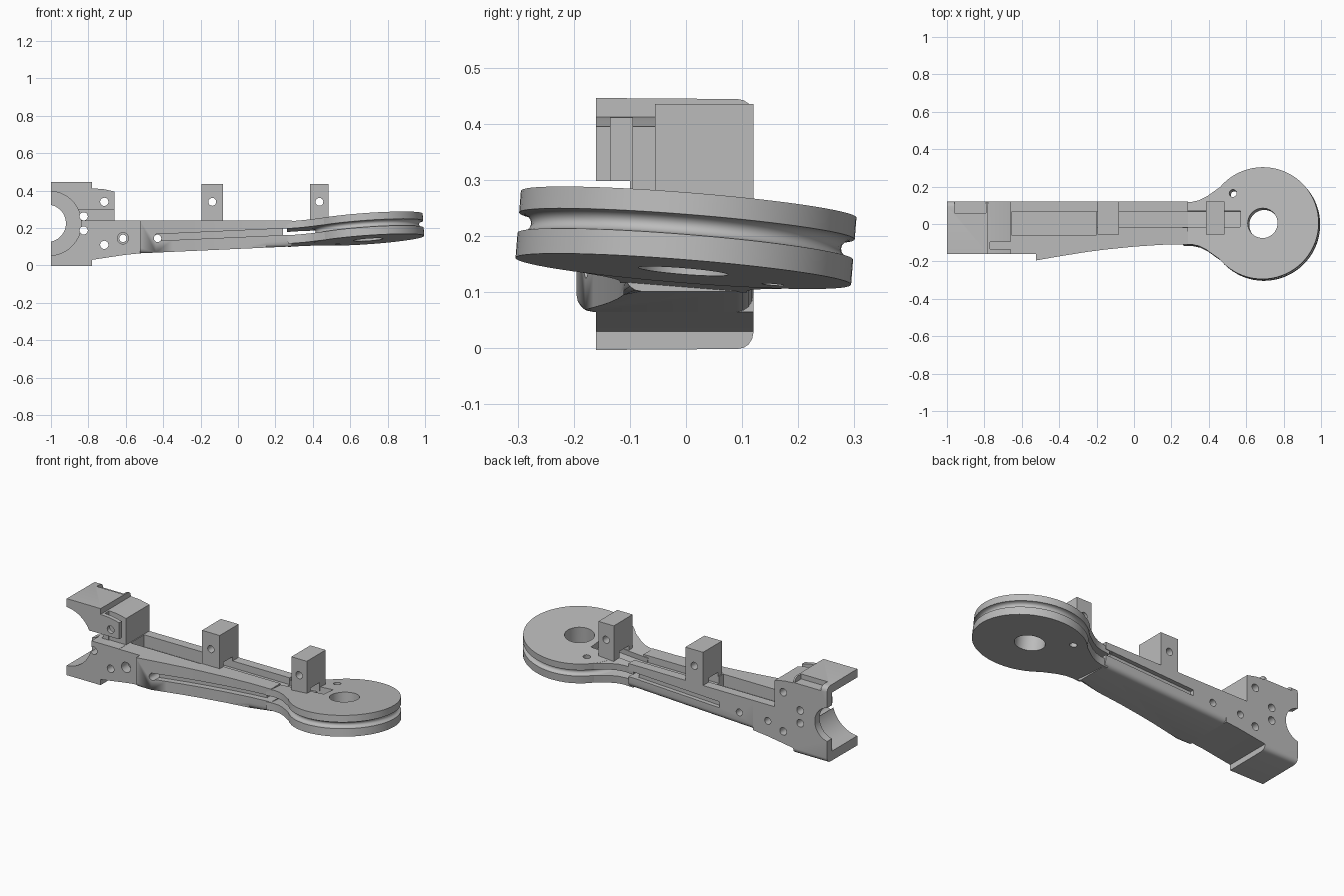
import bpy, bmesh, math
from mathutils import Matrix, Vector

if "Cube" in bpy.data.objects:
    bpy.data.objects.remove(bpy.data.objects["Cube"])

grey = bpy.data.materials.new("plain grey")
grey.use_nodes = True
grey.diffuse_color = (0.5, 0.5, 0.5, 1)
grey.node_tree.nodes["Principled BSDF"].inputs["Base Color"].default_value = (0.5, 0.5, 0.5, 1)


def finish(name, bm):
    bmesh.ops.recalc_face_normals(bm, faces=bm.faces[:])
    mesh = bpy.data.meshes.new(name)
    bm.to_mesh(mesh)
    bm.free()
    mesh.materials.append(grey)
    ob = bpy.data.objects.new(name, mesh)
    bpy.context.collection.objects.link(ob)
    return ob


def prism(name, outline, low, high, bevel=0):
    """Outline in plan, with floor and ceiling given as functions of x."""
    bm = bmesh.new()
    bottom = [bm.verts.new((x, y, low(x))) for x, y in outline]
    top = [bm.verts.new((x, y, high(x))) for x, y in outline]
    floor = bm.faces.new(bottom)
    bm.faces.new(top)
    n = len(outline)
    for i in range(n):
        j = (i + 1) % n
        bm.faces.new((bottom[i], bottom[j], top[j], top[i]))
    if bevel:
        edges = [e for e in floor.edges if abs(e.verts[0].co.x - e.verts[1].co.x) > 0.01]
        bmesh.ops.bevel(bm, geom=edges, offset=bevel, segments=4, profile=0.5, affect='EDGES')
    return finish(name, bm)


def side_profile(name, points, y0, y1):
    """Outline in x and z, extruded along y."""
    bm = bmesh.new()
    face = bm.faces.new([bm.verts.new((x, y0, z)) for x, z in points])
    ext = bmesh.ops.extrude_face_region(bm, geom=[face])["geom"]
    bmesh.ops.translate(bm, vec=(0, y1 - y0, 0), verts=[v for v in ext if isinstance(v, bmesh.types.BMVert)])
    return finish(name, bm)


def box(name, x0, x1, y0, y1, z0, z1):
    return side_profile(name, [(x0, z0), (x1, z0), (x1, z1), (x0, z1)], y0, y1)


def rod(x, z, r, y0=-0.4, y1=0.4, sides=24):
    ring = [(x + r * math.cos(2 * math.pi * i / sides), z + r * math.sin(2 * math.pi * i / sides))
            for i in range(sides)]
    return side_profile("cutter", ring, y0, y1)


def cut(ob, *cutters):
    bpy.context.view_layer.objects.active = ob
    for c in cutters:
        m = ob.modifiers.new("cut", 'BOOLEAN')
        m.operation, m.solver, m.object = 'DIFFERENCE', 'EXACT', c
        bpy.ops.object.modifier_apply(modifier=m.name)
        bpy.data.objects.remove(c)


# Pulley disc, tilted, with a rounded groove in its rim
normal = Vector((-0.07, 0.08, 1)).normalized()
ax = Vector((1, 0, 0.07)).normalized()
tilt = Matrix((ax, normal.cross(ax), normal)).transposed().to_4x4()
tilt = Matrix.Translation((0.692, 0.0, 0.197)) @ tilt

rim = [(0.3, -0.06), (0.3, -0.015)]
rim += [(0.3 - 0.023 * math.sin(math.pi * i / 8), 0.003 - 0.018 * math.cos(math.pi * i / 8)) for i in range(1, 8)]
rim += [(0.3, 0.021), (0.3, 0.06)]
profile = [(0.08, -0.06)] + rim + [(0.08, 0.06)]
bm = bmesh.new()
steps = 72
rings = [[bm.verts.new((r * math.cos(2 * math.pi * s / steps), r * math.sin(2 * math.pi * s / steps), z))
          for r, z in profile] for s in range(steps)]
for s in range(steps):
    a, b = rings[s], rings[(s + 1) % steps]
    for i in range(len(profile)):
        j = (i + 1) % len(profile)
        bm.faces.new((a[i], b[i], b[j], a[j]))
disc = finish("pulley_disc", bm)
ring = [(-0.16 + 0.02 * math.cos(math.pi * i / 8), 0.16 + 0.02 * math.sin(math.pi * i / 8)) for i in range(16)]
cut(disc, prism("cutter", ring, lambda x: -0.2, lambda x: 0.2),
    box("cutter", -0.4, -0.12, -0.02, 0.065, 0.02, 0.2))

# Flared neck: two plates leaving the groove open between them
half = [(-0.43, 0.113), (-0.38, 0.114), (-0.34, 0.123), (-0.3, 0.143), (-0.26, 0.172), (-0.225, 0.196)]
neck = half + [(x, -y) for x, y in reversed(half)]
lower = prism("neck_lower_plate", neck, lambda x: -0.0595, lambda x: -0.015)
upper = prism("neck_upper_plate", neck, lambda x: 0.021, lambda x: 0.0595)
cut(upper, box("cutter", -0.5, -0.1, -0.02, 0.065, 0.03, 0.2))
for ob in (disc, lower, upper):
    ob.data.transform(tilt)

# Tapered arm with a top channel and cable grooves along both sides
front = [(-0.525, -0.195), (-0.44, -0.18), (-0.35, -0.165), (-0.25, -0.149), (-0.15, -0.136),
         (0, -0.121), (0.15, -0.111), (0.29, -0.109)]


def slope(z):
    return lambda x: z + 0.045 * (x + 0.52)


arm = prism("arm", front + [(0.29, 0.12), (-0.525, 0.12)], slope(0.065), lambda x: 0.24, bevel=0.03)
inset = [(x, y + 0.035) for x, y in front[1:-1]] + [(0.35, -0.07)]
outer = [(x, y - 0.1) for x, y in front[1:-1]] + [(0.35, -0.2)]
cut(arm,
    prism("cutter", inset + outer[::-1], slope(0.128), slope(0.163)),
    prism("cutter", [(-0.3, 0.095), (0.35, 0.095), (0.35, 0.2), (-0.3, 0.2)], slope(0.128), slope(0.163)),
    box("cutter", -0.6, -0.2, -0.06, 0.065, 0.17, 0.4),
    box("cutter", -0.22, 0.4, -0.02, 0.065, 0.2, 0.4),
    box("cutter", 0.24, 0.4, -0.3, 0.3, 0.163, 0.198),
    rod(-0.43, 0.145, 0.02))

# Two upright posts with cross holes and a tunnel for the channel
for name, x0, x1 in (("middle_post", -0.195, -0.08), ("disc_post", 0.385, 0.485)):
    post = box(name, x0, x1, -0.055, 0.12, 0.215, 0.435)
    cut(post, rod((x0 + x1) / 2, 0.34, 0.021), box("cutter", x0 - 0.1, x1 + 0.1, -0.02, 0.065, 0.1, 0.265))

# Clamp block with open jaws
outline = [(-1, 0.44), (-0.78, 0.44), (-0.78, 0.412), (-0.72, 0.408), (-0.66, 0.395), (-0.66, 0.24), (-0.52, 0.24),
           (-0.52, 0.065), (-0.6, 0.057), (-0.78, 0.03), (-0.78, 0.003), (-1, 0.003)]
clamp = side_profile("clamp_block", outline, -0.16, 0.12)
# Lean the jaw faces slightly and round the long rear edges
bm = bmesh.new()
bm.from_mesh(clamp.data)
for v in bm.verts:
    if v.co.z > 0.43 or v.co.z < 0.01:
        v.co.z += math.copysign(0.004 if v.co.y > 0 else -0.006, v.co.z - 0.2)
jaw = [e for e in bm.edges if all(v.co.y > 0.1 and not 0.02 < v.co.z < 0.42 for v in e.verts)
       and abs(e.verts[0].co.z - e.verts[1].co.z) < 0.01]
bmesh.ops.bevel(bm, geom=jaw, offset=0.028, segments=4, profile=0.5, affect='EDGES')
bm.to_mesh(clamp.data)
bm.free()
cut(clamp,
    rod(-1.01, 0.225, 0.172, -0.4, 0.075, 64),
    rod(-1.02, 0.225, 0.1, -0.4, 0.4, 48),
    box("cutter", -0.86, -0.6, -0.3, -0.1, 0.241, 0.298),
    box("cutter", -0.77, -0.6, -0.135, -0.095, 0.241, 0.6),
    box("cutter", -0.96, -0.79, 0.06, 0.3, 0.415, 0.6),
    box("cutter", -0.655, -0.5, -0.06, 0.065, 0.17, 0.6),
    rod(-0.615, 0.145, 0.03, -0.3, -0.1), rod(-0.615, 0.145, 0.02),
    *[rod(x, z, 0.022) for x, z in ((-0.715, 0.34), (-0.715, 0.11), (-0.825, 0.262), (-0.825, 0.187))])

# Smooth the curved surfaces while keeping hard edges
bpy.ops.object.select_all(action='DESELECT')
for ob in bpy.context.collection.objects:
    if ob.type == 'MESH' and grey.name in ob.data.materials:
        ob.select_set(True)
        bpy.context.view_layer.objects.active = ob
bpy.ops.object.shade_smooth_by_angle(angle=math.radians(30))
